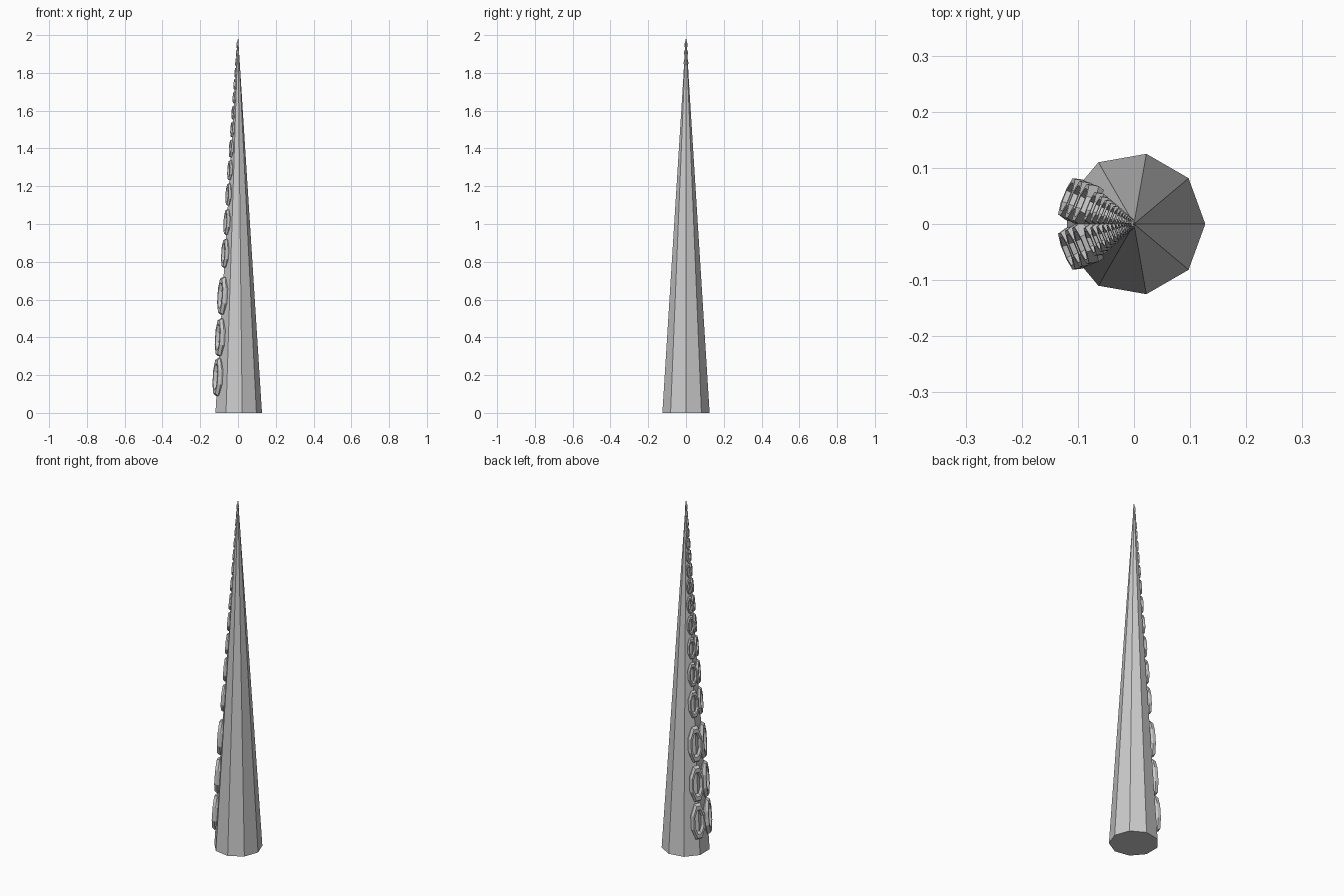
import bpy
import bmesh
import math
from mathutils import Matrix, Vector

if "Cube" in bpy.data.objects:
    bpy.data.objects.remove(bpy.data.objects["Cube"])

R, H = 0.127, 2.0
SIDES = 9


def add_object(name, bm):
    bmesh.ops.recalc_face_normals(bm, faces=bm.faces)
    mesh = bpy.data.meshes.new(name)
    bm.to_mesh(mesh)
    bm.free()
    ob = bpy.data.objects.new(name, mesh)
    bpy.context.collection.objects.link(ob)
    return ob


# Tapered nine-sided tentacle, first corner on +x
bm = bmesh.new()
base = [bm.verts.new((R * math.cos(2 * math.pi * i / SIDES),
                      R * math.sin(2 * math.pi * i / SIDES), 0)) for i in range(SIDES)]
tip = bm.verts.new((0, 0, H))
for i in range(SIDES):
    bm.faces.new((base[i], base[(i + 1) % SIDES], tip))
bm.faces.new(base[::-1])
add_object("tentacle", bm)


def ring(bm, matrix, major=8, minor=6, tube=0.22):
    """Faceted unit ring lying in local y-z, thickness along local x."""
    grid = []
    for i in range(major):
        a = 2 * math.pi * (i + 0.5) / major
        loop = []
        for j in range(minor):
            b = 2 * math.pi * j / minor
            r = (1 - tube + tube * math.cos(b)) / math.cos(math.pi / major)
            p = Vector((math.sin(b), r * math.cos(a), r * math.sin(a)))
            loop.append(bm.verts.new(matrix @ p))
        grid.append(loop)
    for i in range(major):
        n = (i + 1) % major
        for j in range(minor):
            k = (j + 1) % minor
            bm.faces.new((grid[i][j], grid[n][j], grid[n][k], grid[i][k]))


# Sucker heights and half-lengths, shrinking towards the tip
suckers = [(0.19, 0.1), (0.40, 0.1), (0.62, 0.1)]
z, step = 0.845, 0.165
while z < 1.96:
    suckers.append((z, step * 0.46))
    z += step
    step *= 0.885

# Two rows of suckers along the -x side
lean = math.atan(R / H)
for side, name in ((1, "upper_sucker_row"), (-1, "lower_sucker_row")):
    bm = bmesh.new()
    turn = Matrix.Rotation(math.radians(180 - side * 22), 4, 'Z')
    for z, half in suckers:
        r = R * (1 - z / H) * 0.985
        m = (turn @ Matrix.Translation((r, 0, z)) @ Matrix.Rotation(-lean, 4, 'Y')
             @ Matrix.Diagonal((half * 0.19, half * 0.39, half, 1)))
        ring(bm, m)
    add_object(name, bm)
